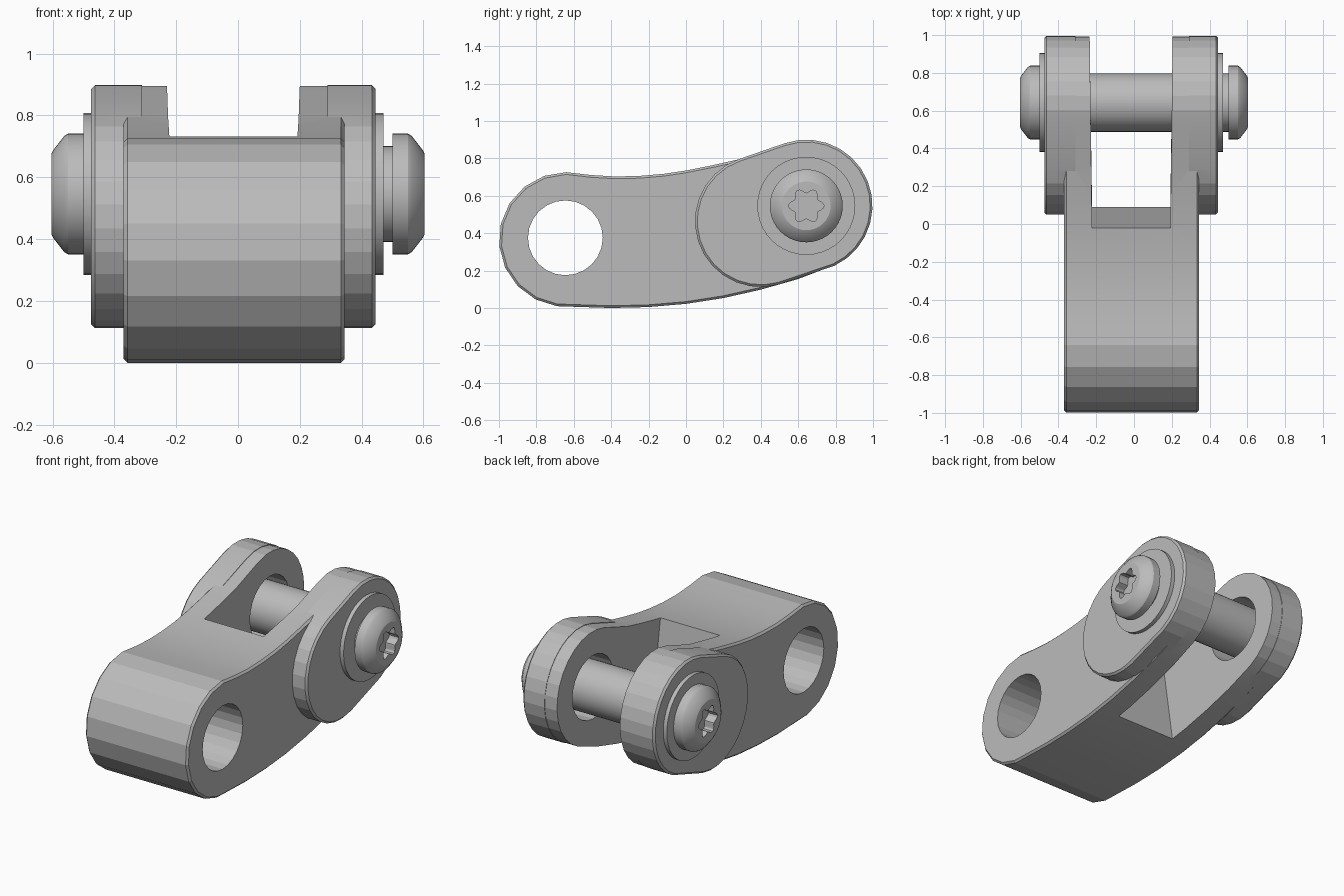
import bpy, bmesh
from math import sin, cos, pi, radians
from mathutils import Vector

if "Cube" in bpy.data.objects:
    bpy.data.objects.remove(bpy.data.objects["Cube"])

steel = bpy.data.materials.new("grey_steel")
steel.use_nodes = True
GREY = (0.5, 0.5, 0.5, 1)
steel.diffuse_color = GREY
steel.node_tree.nodes["Principled BSDF"].inputs["Base Color"].default_value = GREY

PIN = (0.643, 0.546)      # pin axis in (y, z)
EYE = (-0.645, 0.375)     # front eye axis in (y, z)


def arc(centre, r, a0, a1, n):
    """Points (y, z) along an arc, angles in degrees."""
    return [(centre[0] + r * cos(radians(a0 + (a1 - a0) * i / n)),
             centre[1] + r * sin(radians(a0 + (a1 - a0) * i / n)))
            for i in range(n + 1)]


def finish(bm, name):
    bmesh.ops.recalc_face_normals(bm, faces=bm.faces)
    mesh = bpy.data.meshes.new(name)
    bm.to_mesh(mesh)
    bm.free()
    mesh.materials.append(steel)
    ob = bpy.data.objects.new(name, mesh)
    bpy.context.collection.objects.link(ob)
    return ob


def prism(name, profile, x0, x1, bevel_x=(), width=0.012):
    """Extrude a (y, z) outline along x, chamfering the rims at bevel_x."""
    bm = bmesh.new()
    face = bm.faces.new([bm.verts.new((x0, y, z)) for y, z in profile])
    ext = bmesh.ops.extrude_face_region(bm, geom=[face])
    moved = [v for v in ext["geom"] if isinstance(v, bmesh.types.BMVert)]
    bmesh.ops.translate(bm, verts=moved, vec=(x1 - x0, 0, 0))
    bmesh.ops.recalc_face_normals(bm, faces=bm.faces)
    rims = [e for e in bm.edges for x in bevel_x
            if all(abs(v.co.x - x) < 1e-4 for v in e.verts)]
    if rims:
        bmesh.ops.bevel(bm, geom=rims, offset=width, segments=1,
                        affect='EDGES', clamp_overlap=True)
    return finish(bm, name)


def lathe(name, profile, steps=40):
    """Spin an (x, radius) outline round the pin axis."""
    bm = bmesh.new()
    verts = [bm.verts.new((x, PIN[0], PIN[1] + r)) for x, r in profile]
    edges = [bm.edges.new(p) for p in zip(verts, verts[1:])]
    bmesh.ops.spin(bm, geom=verts + edges, cent=(0, *PIN), axis=(1, 0, 0),
                   angle=2 * pi, steps=steps, use_merge=True)
    bmesh.ops.remove_doubles(bm, verts=bm.verts, dist=1e-5)
    return finish(bm, name)


def activate(ob):
    bpy.ops.object.select_all(action='DESELECT')
    ob.select_set(True)
    bpy.context.view_layer.objects.active = ob


def boolean(ob, other, operation):
    activate(ob)
    mod = ob.modifiers.new("combine", 'BOOLEAN')
    mod.operation, mod.solver, mod.object = operation, 'EXACT', other
    bpy.ops.object.modifier_apply(modifier=mod.name)
    bpy.data.objects.remove(other)


def shade(ob, angle):
    activate(ob)
    bpy.ops.object.shade_smooth_by_angle(angle=radians(angle))


# Curved link body: two rounded ends joined by sagging top and bottom edges
top_edge = [(0.3, 0.799), (0.15, 0.765), (0.0, 0.735), (-0.12, 0.717),
            (-0.25, 0.706), (-0.38, 0.703), (-0.51, 0.711)]
bottom_edge = [(-0.4, 0.0), (-0.2, 0.005), (0.0, 0.022), (0.2, 0.053),
               (0.4, 0.098), (0.6, 0.155)]
body_outline = (arc(PIN, 0.351, -65, 109, 14) + top_edge
                + arc((-0.64, 0.366), 0.36, 90, 262, 9) + bottom_edge)
body = prism("link_body", body_outline, -0.37, 0.345, (-0.37, 0.345))

# Raised side bosses around the pin
boss_outline = (arc(PIN, 0.354, -65, 109, 14)
                + arc((0.4, 0.464), 0.352, 109, 286, 14))
for inner, outer in ((-0.31, -0.475), (0.29, 0.445)):
    boolean(body, prism("boss", boss_outline, inner, outer, (outer,)), 'UNION')

# Slot between the fork arms, with a slanted end wall and slight side flare
slot_outline = [(-0.062, 1.0), (0.126, -0.2), (1.2, -0.2), (1.2, 1.0)]
slot = prism("slot_cutter", slot_outline, -0.222, 0.192)
for v in slot.data.vertices:
    if v.co.y > 1:
        v.co.x += 0.015 if v.co.x > 0 else -0.015
boolean(body, slot, 'DIFFERENCE')

# Front eye and the clearance hole for the pin
for centre in (EYE, PIN):
    hole = prism("hole_cutter", arc(centre, 0.2, 0, 345, 23), -0.8, 0.8)
    boolean(body, hole, 'DIFFERENCE')
shade(body, 11)

# Washers on both outer faces
for side, x0, x1 in (("right", -0.5, -0.474), ("left", 0.444, 0.47)):
    washer = lathe(side + "_washer", [(x0, 0.15), (x0, 0.262), (x1, 0.262),
                                      (x1, 0.15), (x0, 0.15)])
    shade(washer, 30)

# Pin with a domed head on each end
half = [(0.5, 0.155), (0.5, 0.195), (0.55, 0.195), (0.562, 0.188),
        (0.597, 0.143), (0.604, 0.13), (0.604, 0.0)]
pin = lathe("pin", [(-x, r) for x, r in reversed(half)] + half)

# Six-lobed drive sockets in both heads
star = []
for i in range(48):
    a = 2 * pi * i / 48
    r = 0.081 + 0.014 * cos(6 * a)
    star.append((PIN[0] + r * cos(a), PIN[1] + r * sin(a)))
for x0, x1 in ((0.54, 0.7), (-0.7, -0.54)):
    boolean(pin, prism("socket_cutter", star, x0, x1), 'DIFFERENCE')
shade(pin, 25)
